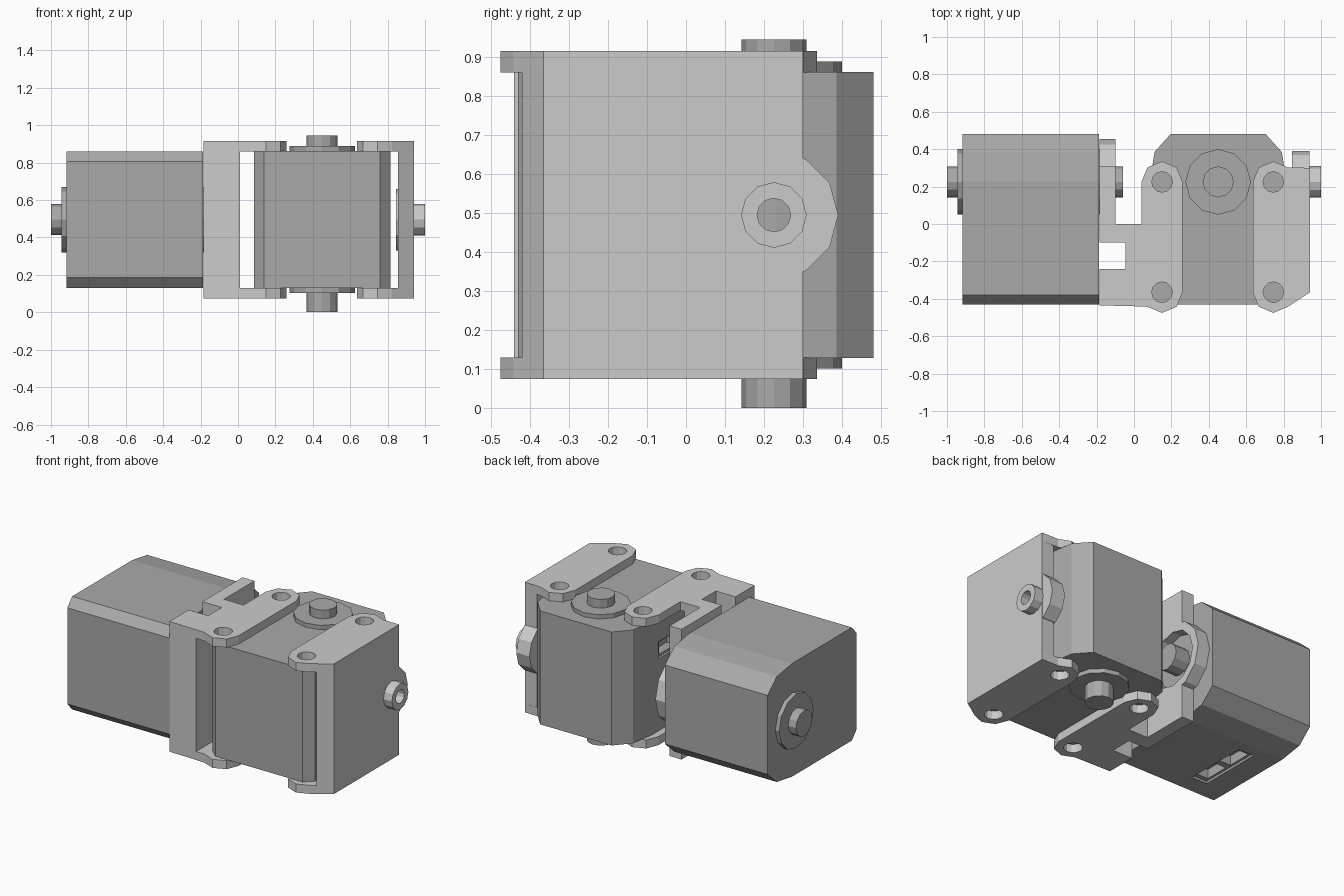
import bpy, bmesh
from math import sin, cos, radians, pi
from mathutils import Matrix, Vector

if "Cube" in bpy.data.objects:
    bpy.data.objects.remove(bpy.data.objects["Cube"])

ZC = 0.495      # height of the horizontal axis
YC = 0.225      # axis offset in y shared by both motors


def material(name, v):
    m = bpy.data.materials.new(name)
    m.diffuse_color = (v, v, v, 1)
    m.use_nodes = True
    m.node_tree.nodes["Principled BSDF"].inputs["Base Color"].default_value = m.diffuse_color
    return m


DARK, LIGHT = material("dark_grey", 0.4), material("light_grey", 0.72)


def prism(name, pts, lo, hi, axis='z', mat=LIGHT, matrix=None):
    """Extrude a 2D outline: (x, y) along z, or (y, z) along x."""
    bm = bmesh.new()
    put = (lambda a, b, h: (a, b, h)) if axis == 'z' else (lambda a, b, h: (h, a, b))
    bottom = [bm.verts.new(put(a, b, lo)) for a, b in pts]
    top = [bm.verts.new(put(a, b, hi)) for a, b in pts]
    bm.faces.new(bottom)
    bm.faces.new(top)
    n = len(pts)
    for i in range(n):
        j = (i + 1) % n
        bm.faces.new((bottom[i], bottom[j], top[j], top[i]))
    bmesh.ops.recalc_face_normals(bm, faces=bm.faces)
    if matrix:
        bm.transform(matrix)
    me = bpy.data.meshes.new(name)
    bm.to_mesh(me)
    bm.free()
    me.materials.append(mat)
    ob = bpy.data.objects.new(name, me)
    bpy.context.collection.objects.link(ob)
    return ob


def arc(cx, cy, r, a0, a1, step):
    return [(cx + r * cos(radians(a)), cy + r * sin(radians(a)))
            for a in range(a0, a1 + (1 if step > 0 else -1), step)]


def ngon(cx, cy, r, n=12):
    return arc(cx, cy, r, 0, 360 - 360 // n, 360 // n)


def rect(x0, x1, y0, y1):
    return [(x0, y0), (x1, y0), (x1, y1), (x0, y1)]


def cut(ob, *cutters):
    for c in cutters:
        c.hide_render = True
        m = ob.modifiers.new("cut", 'BOOLEAN')
        m.operation, m.solver, m.object = 'DIFFERENCE', 'EXACT', c
    dg = bpy.context.evaluated_depsgraph_get()
    me = bpy.data.meshes.new_from_object(ob.evaluated_get(dg))
    ob.modifiers.clear()
    ob.data = me
    for c in cutters:
        bpy.data.objects.remove(c)


def motor(name, matrix):
    """Motor along local z, with discs, shafts and a connector socket."""
    half = [(0.31, -0.43), (0.365, -0.38), (0.365, 0.23), (0.34, 0.385), (0.255, 0.48)]
    outline = half + [(-x, y) for x, y in reversed(half)]
    body = prism(name + "_body", outline, -0.366, 0.366, mat=DARK, matrix=matrix)
    # connector socket: shallow recess with two pockets on local -x
    z0, z1 = 0.10, 0.21
    cut(body, prism("recess", rect(-0.5, -0.35, -0.26, 0.16), z0, z1, mat=DARK, matrix=matrix))
    cut(body,
        prism("pocket_a", rect(-0.5, -0.29, -0.23, -0.07), z0 + .015, z1 - .015, mat=DARK, matrix=matrix),
        prism("pocket_b", rect(-0.5, -0.29, -0.03, 0.13), z0 + .015, z1 - .015, mat=DARK, matrix=matrix))
    # output discs and shafts at both ends
    for tag, s, length in (("short", 1, 0.449), ("long", -1, 0.494)):
        for part, r, a, b in (("disc", 0.175, 0.36, 0.393), ("shaft", 0.083, 0.38, length)):
            prism(f"{name}_{tag}_{part}", ngon(0, YC, r), s * a, s * b, mat=DARK, matrix=matrix)


motor("upright_motor", Matrix.Translation((0.45, 0, ZC)))
motor("lying_motor", Matrix.Translation((-0.552, 0, ZC)) @ Matrix.Rotation(-pi / 2, 4, 'Y'))


def flanges(name, outline, hx):
    """Matching top and bottom flange, each with two screw holes."""
    for tag, lo, hi in (("top", 0.86, 0.915), ("bottom", 0.075, 0.13)):
        ob = prism(f"{name}_{tag}_flange", outline, lo, hi)
        cut(ob, *[prism("hole", ngon(hx, y, 0.055), lo - .05, hi + .05) for y in (YC, -0.365)])


# inner bracket: notched flanges, notched web
notch = [(-0.185, 0), (-0.185, -0.1), (-0.045, -0.1), (-0.045, -0.24), (-0.185, -0.24)]
flanges("inner_bracket",
        [(-0.185, -0.435), (0.01, -0.44)] + arc(0.15, -0.365, 0.11, 225, 360, 45)
        + arc(0.15, YC, 0.11, 0, 180, 45) + [(0.04, 0)] + notch, 0.15)
prism("inner_bracket_web", [(-0.185, -0.435), (0.01, -0.44), (0.01, 0)] + notch, 0.13, 0.86)

# inner bracket: end plate with a round collar bulging past its edge
r, y1 = 0.23, 0.31
zc = r * (0.866 + 0.134 * (YC + r / 2 - y1) / (r / 2))
plate = prism("inner_bracket_plate",
              [(0, 0.075), (y1, 0.075), (y1, ZC - zc)] + arc(YC, ZC, r, -60, 60, 30)
              + [(y1, ZC + zc), (y1, 0.915), (0, 0.915)], -0.185, -0.10, 'x')
cut(plate, prism("bore", ngon(YC, ZC, 0.178), -0.3, 0, 'x'))

# outer bracket: flanges, chamfered web, collar and hollow boss
flanges("outer_bracket",
        arc(0.745, YC, 0.11, 180, 45, -45) + [(0.94, 0.30), (0.94, -0.365)]
        + arc(0.745, -0.365, 0.11, -45, -180, -45), 0.745)
parts = [
    prism("outer_bracket_web", [(0.855, -0.42), (0.94, -0.365), (0.94, 0.30), (0.855, 0.30)], 0.13, 0.86),
    prism("outer_bracket_collar", ngon(YC, ZC, 0.165), 0.845, 0.939, 'x'),
    prism("outer_bracket_boss", ngon(YC, ZC, 0.084), 0.90, 1.0, 'x'),
]
for p in parts:
    cut(p, prism("bore", ngon(YC, ZC, 0.043), 0.8, 1.1, 'x'))
